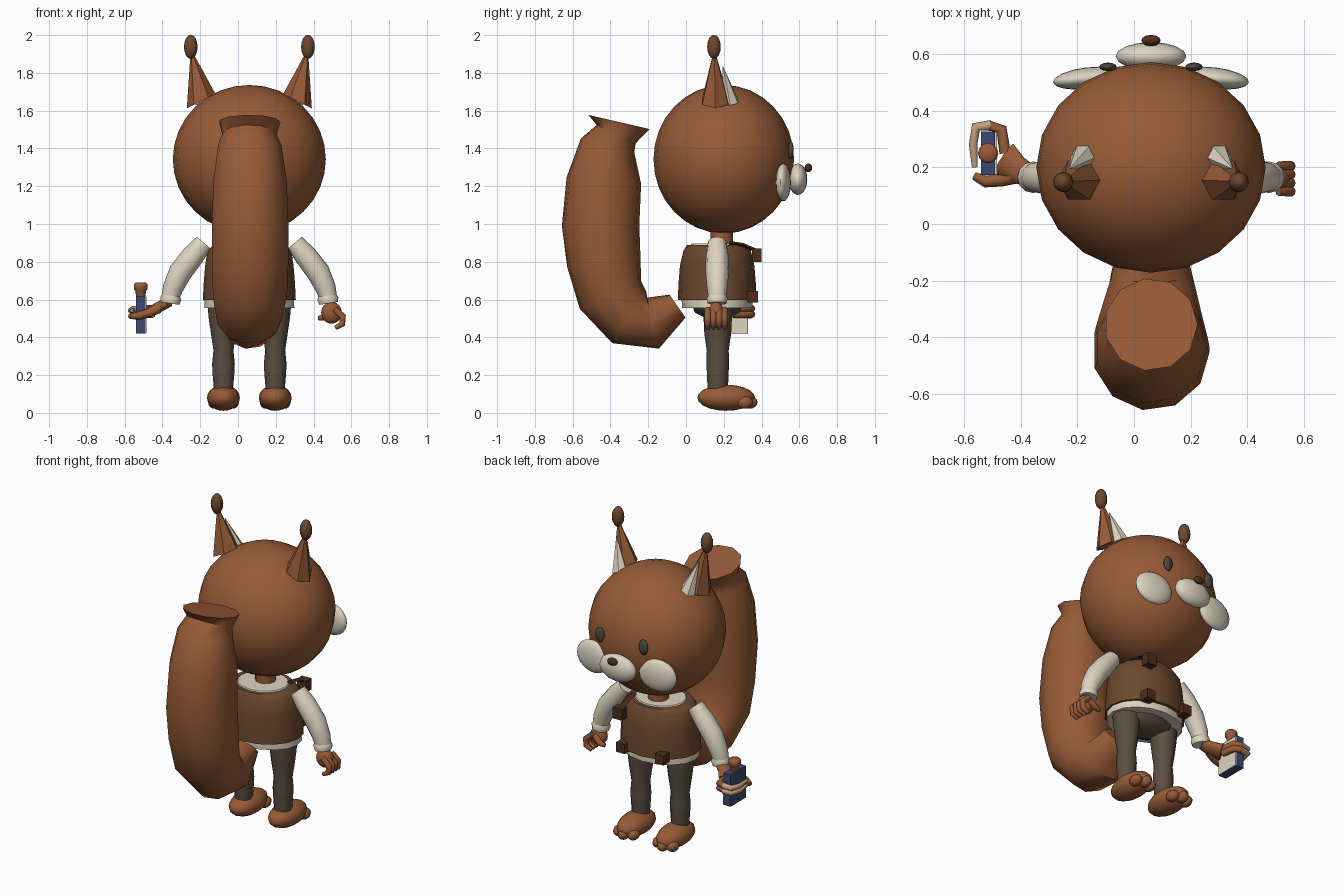
import bpy, bmesh, math
from mathutils import Vector, Matrix

CX = 0.06  # symmetry line of the body


def mat(name, rgb):
    m = bpy.data.materials.new(name)
    m.diffuse_color = (*rgb, 1)
    return m


FUR = mat("fur brown", (0.31, 0.105, 0.038))
VEST = mat("vest brown", (0.15, 0.065, 0.027))
DARK = mat("dark leather", (0.075, 0.028, 0.012))
CREAM = mat("cream", (0.72, 0.66, 0.53))
TROUSER = mat("trouser grey", (0.105, 0.078, 0.054))
BLUE = mat("book blue", (0.045, 0.065, 0.16))
TAN = mat("tan", (0.55, 0.36, 0.22))
EYE = mat("eye grey", (0.075, 0.062, 0.05))


def finish(name, bm, m, angle=40):
    bmesh.ops.recalc_face_normals(bm, faces=bm.faces)
    me = bpy.data.meshes.new(name)
    bm.to_mesh(me)
    bm.free()
    me.materials.append(m)
    ob = bpy.data.objects.new(name, me)
    bpy.context.collection.objects.link(ob)
    bpy.ops.object.select_all(action='DESELECT')
    bpy.context.view_layer.objects.active = ob
    ob.select_set(True)
    if angle:
        bpy.ops.object.shade_smooth_by_angle(angle=math.radians(angle))
    return ob


def ball(name, c, r, m, seg=16, rings=10, rot=0):
    bm = bmesh.new()
    M = Matrix.Translation(c) @ Matrix.Rotation(rot, 4, 'Z') @ Matrix.Diagonal((*r, 1))
    bmesh.ops.create_uvsphere(bm, u_segments=seg, v_segments=rings, radius=1, matrix=M)
    return finish(name, bm, m, 60)


def box(name, c, size, m):
    bm = bmesh.new()
    bmesh.ops.create_cube(bm, size=1, matrix=Matrix.Translation(c) @ Matrix.Diagonal((*size, 1)))
    return finish(name, bm, m, 0)


def loft(name, rings, m, angle=50, caps=True):
    """Skin a list of closed rings."""
    bm = bmesh.new()
    vs = [[bm.verts.new(p) for p in ring] for ring in rings]
    n = len(vs[0])
    for a, b in zip(vs, vs[1:]):
        for i in range(n):
            j = (i + 1) % n
            bm.faces.new((a[i], a[j], b[j], b[i]))
    if caps:
        bm.faces.new(vs[0])
        bm.faces.new(vs[-1])
    return finish(name, bm, m, angle)


def lathe(name, c, prof, m, n=16, angle=50):
    """Upright stack of ellipses, prof = (z, rx, ry)."""
    return loft(name, [[(c[0] + rx * math.cos(2 * math.pi * i / n),
                         c[1] + ry * math.sin(2 * math.pi * i / n), z) for i in range(n)]
                       for z, rx, ry in prof], m, angle)


def tube(name, pts, radii, m, n=8, side=(0, 1, 0), angle=60):
    """Tube along a path; radii may be a number or (along side, across)."""
    P = [Vector(p) for p in pts]
    rings = []
    for k, p in enumerate(P):
        t = (P[min(k + 1, len(P) - 1)] - P[max(k - 1, 0)]).normalized()
        u = Vector(side)
        u = (u - t * u.dot(t)).normalized()
        w = t.cross(u)
        r = radii[k]
        ru, rw = r if isinstance(r, tuple) else (r, r)
        rings.append([p + u * ru * math.cos(2 * math.pi * i / n) + w * rw * math.sin(2 * math.pi * i / n)
                      for i in range(n)])
    return loft(name, rings, m, angle)


# Head, muzzle and nose
ball("head", (CX, 0.2, 1.343), (0.405, 0.372, 0.393), FUR, 20, 16)
ball("muzzle", (CX, 0.592, 1.237), (0.125, 0.05, 0.083), CREAM)
ball("nose", (CX, 0.648, 1.297), (0.034, 0.02, 0.023), DARK, 12, 8)
lathe("neck", (CX, 0.19), [(0.86, 0.06, 0.06), (1.0, 0.06, 0.06)], FUR, 12)

# Paired parts
for s, tag in ((-1, "left"), (1, "right")):
    ball("cheek_" + tag, (CX + s * 0.225, 0.515, 1.22), (0.122, 0.038, 0.1), CREAM, rot=-s * 0.12)
    ball("eye_" + tag, (CX + s * 0.152, 0.555, 1.392), (0.031, 0.015, 0.048), EYE, 12, 8)

    # ear: tilted six-sided cone, pale inner cone, dark tuft
    def cone(name, c, r, slope, apex, m):
        base = [(CX + s * (c[0] + r * math.cos(i * math.pi / 3)), c[1] + r * 1.05 * math.sin(i * math.pi / 3),
                 c[2] - slope * r * math.cos(i * math.pi / 3)) for i in range(6)]
        top = [(CX + s * apex[0] + (p[0] - CX - s * c[0]) * 0.03, apex[1] + (p[1] - c[1]) * 0.03, apex[2])
               for p in base]
        loft(name, [base, top], m, 20)
    cone("ear_" + tag, (0.255, 0.155, 1.65), 0.076, 0.5, (0.308, 0.15, 1.92), FUR)
    cone("inner_ear_" + tag, (0.24, 0.235, 1.65), 0.044, 0.5, (0.288, 0.195, 1.835), CREAM)
    ball("ear_tuft_" + tag, (CX + s * 0.31, 0.148, 1.938), (0.036, 0.036, 0.064), VEST, 12, 8)

    # sleeve and cuff
    X = lambda d: CX + s * d
    tube("sleeve_" + tag, [(X(0.24), 0.165, 0.9), (X(0.30), 0.165, 0.83), (X(0.365), 0.165, 0.745),
                           (X(0.405), 0.165, 0.66), (X(0.42), 0.165, 0.605)],
         [0.05, 0.06, 0.062, 0.054, 0.046], CREAM, 12)
    tube("cuff_" + tag, [(X(0.413), 0.165, 0.625), (X(0.416), 0.165, 0.605), (X(0.42), 0.165, 0.58)],
         [0.046, 0.056, 0.05], CREAM, 12)

    # trouser leg, foot and toes
    lx = CX + s * 0.137
    lathe("leg_" + tag, (lx, 0.168),
          [(0.12, 0.05, 0.054), (0.2, 0.057, 0.057), (0.26, 0.06, 0.06), (0.33, 0.053, 0.058),
           (0.42, 0.066, 0.071), (0.5, 0.078, 0.075), (0.58, 0.085, 0.08)], TROUSER, 12)
    ball("foot_" + tag, (lx, 0.213, 0.08), (0.087, 0.153, 0.069), FUR)
    for k in (-1, 0, 1):
        ball(f"toe_{tag}_{k + 2}", (lx + k * 0.05, 0.335 - 0.025 * abs(k), 0.056),
             (0.033, 0.044, 0.034), FUR, 10, 8)

# Torso: shirt, hips, vest
lathe("shirt", (CX, 0.165), [(0.555, 0.238, 0.185), (0.62, 0.235, 0.19), (0.84, 0.19, 0.165),
                             (0.897, 0.15, 0.135)], CREAM, 16)
lathe("hips", (CX, 0.165), [(0.5, 0.07, 0.06), (0.53, 0.16, 0.12), (0.6, 0.19, 0.15)], TROUSER, 14)
lathe("vest", (CX, 0.165), [(0.597, 0.246, 0.208), (0.68, 0.242, 0.205), (0.78, 0.234, 0.197),
                            (0.86, 0.222, 0.178), (0.89, 0.19, 0.16)], VEST, 16)

# Straps and pouches on the chest
box("chest_pouch", (0.2, 0.375, 0.835), (0.065, 0.05, 0.07), DARK)
tube("shoulder_strap", [(0.2, 0.23, 0.9), (0.2, 0.3, 0.89), (0.2, 0.37, 0.86)],
     [(0.01, 0.02)] * 3, DARK, 4, (0, 0, 1), 0)
for k, x in enumerate((0.19, -0.08)):
    box(f"belt_pouch_{k + 1}", (x, 0.352, 0.615), (0.06, 0.06, 0.06), DARK)

# Tail: (y, z, in-plane radius, sideways radius)
TAIL = [(-0.045, 0.565, 0.075, 0.11), (-0.175, 0.475, 0.14, 0.145), (-0.3, 0.505, 0.165, 0.175),
        (-0.4, 0.625, 0.18, 0.2), (-0.435, 0.8, 0.198, 0.207), (-0.452, 0.99, 0.207, 0.207),
        (-0.435, 1.23, 0.2, 0.198), (-0.415, 1.415, 0.148, 0.17), (-0.37, 1.475, 0.115, 0.145),
        (-0.355, 1.54, 0.168, 0.165)]
tube("tail", [(CX, y, z) for y, z, a, b in TAIL], [(b, a) for y, z, a, b in TAIL], FUR, 11, (1, 0, 0), 50)

# Free hand with curled fingers
ball("palm_right", (0.495, 0.16, 0.53), (0.055, 0.042, 0.058), FUR, 12, 8)
for k in range(4):
    y = 0.115 + 0.03 * k
    tube(f"finger_right_{k + 1}", [(0.51, y, 0.55), (0.555, y, 0.51), (0.552, y, 0.47), (0.515, y, 0.45)],
         [0.016, 0.018, 0.017, 0.012], FUR)
tube("thumb_right", [(0.5, 0.19, 0.54), (0.455, 0.205, 0.505), (0.425, 0.2, 0.5)], [0.022, 0.018, 0.012], FUR)

# Gripping hand
tube("palm_left", [(-0.365, 0.17, 0.585), (-0.41, 0.19, 0.565), (-0.46, 0.23, 0.54)],
     [(0.04, 0.025), (0.05, 0.03), (0.065, 0.025)], FUR, 10)
tube("thumb_left", [(-0.42, 0.17, 0.555), (-0.47, 0.155, 0.53), (-0.525, 0.15, 0.515), (-0.565, 0.17, 0.51)],
     [0.028, 0.023, 0.021, 0.014], FUR, 8, (0, 0, 1))
for k, z in enumerate((0.522, 0.552)):
    tube(f"finger_left_{k + 1}", [(-0.455, 0.25, z), (-0.468, 0.335, z), (-0.515, 0.348, z)],
         [0.02, 0.02, 0.018], FUR, 8, (0, 0, 1))
    tube(f"fingertip_left_{k + 1}", [(-0.505, 0.348, z), (-0.558, 0.343, z - 0.005), (-0.568, 0.28, z - 0.01),
                                     (-0.562, 0.2, z - 0.01)], [0.019, 0.018, 0.015, 0.01], TAN, 8, (0, 0, 1))

# Held case with a pale inner side and a knob on top
box("case", (-0.515, 0.25, 0.52), (0.05, 0.155, 0.2), BLUE)
box("case_side", (-0.488, 0.25, 0.518), (0.008, 0.15, 0.19), CREAM)
lathe("knob", (-0.515, 0.25), [(0.61, 0.024, 0.024), (0.645, 0.028, 0.028), (0.655, 0.036, 0.036),
                               (0.68, 0.036, 0.036), (0.69, 0.026, 0.026)], FUR, 12)
